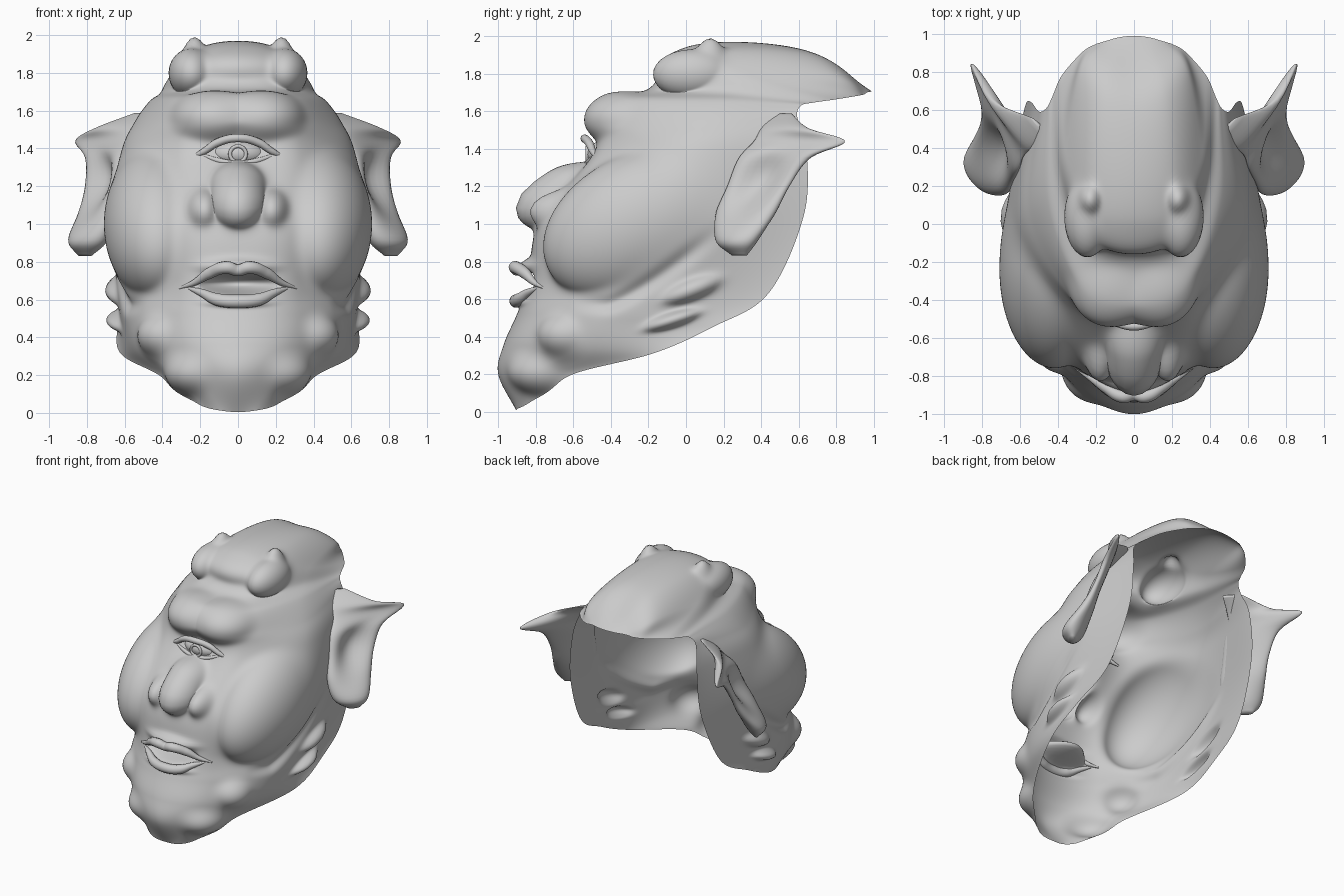
import bpy, bmesh, math
from mathutils import Vector

if "Cube" in bpy.data.objects:
    bpy.data.objects.remove(bpy.data.objects["Cube"])


def catmull(pts, t):
    """Smooth interpolation through a list of vectors, t in 0..len-1."""
    i = min(int(t), len(pts) - 2)
    f = t - i
    b, c = pts[i], pts[i + 1]
    a = pts[i - 1] if i > 0 else b * 2 - c
    d = pts[i + 2] if i + 2 < len(pts) else c * 2 - b
    return (b * 2 + (c - a) * f + (a * 2 - b * 5 + c * 4 - d) * f * f
            + (b * 3 - a - c * 3 + d) * f ** 3) * 0.5


def swell(p, x, y, z, rx, ry, rz, tilt, soft):
    """Push a point softly out of an ellipsoid tilted about the x axis."""
    c, s = math.cos(math.radians(tilt)), math.sin(math.radians(tilt))
    dy, dz = p.y - y, p.z - z
    d = math.hypot((p.x - x) / rx, (c * dy + s * dz) / ry, (c * dz - s * dy) / rz)
    if d < .05 or d > 1 + soft:
        return p
    h = max(soft - abs(d - 1), 0) / soft
    k = (max(d, 1) + h * h * soft / 4) / d
    return Vector((x + (p.x - x) * k, y + dy * k, z + dz * k))


def finish(name, verts, faces, smooth=0):
    """Make a mesh, mirror it over x and shade it smooth."""
    me = bpy.data.meshes.new(name)
    me.from_pydata([tuple(v) for v in verts], [], faces)
    bm = bmesh.new()
    bm.from_mesh(me)
    bmesh.ops.recalc_face_normals(bm, faces=bm.faces)
    bm.to_mesh(me)
    bm.free()
    for p in me.polygons:
        p.use_smooth = True
    ob = bpy.data.objects.new(name, me)
    bpy.context.collection.objects.link(ob)
    m = ob.modifiers.new("mirror", 'MIRROR')
    m.merge_threshold = 0.002
    if smooth:
        s = ob.modifiers.new("smooth", 'SMOOTH')
        s.factor, s.iterations = 0.5, smooth
    return ob


def tube(name, half, thick):
    """Symmetric tapered tube from points given middle first, as (x, y, z, radius)."""
    pts = [(-x, y, z, r) for x, y, z, r in reversed(half[1:])] + half
    cu = bpy.data.curves.new(name, 'CURVE')
    cu.dimensions = '3D'
    cu.bevel_depth, cu.bevel_resolution, cu.resolution_u = thick, 4, 10
    sp = cu.splines.new('BEZIER')
    sp.bezier_points.add(len(pts) - 1)
    for bp, (x, y, z, r) in zip(sp.bezier_points, pts):
        bp.co, bp.radius = (x, y, z), r
        bp.handle_left_type = bp.handle_right_type = 'AUTO'
    ob = bpy.data.objects.new(name, cu)
    bpy.context.collection.objects.link(ob)


# Head ribs from chin to crown: middle (y, z), then front corner, side and rim (x, y, z)
ribs = [
    (-.90, .00, .10, -.90, .01, .18, -.86, .03, .25, -.80, .07),
    (-1.0, .20, .20, -.93, .20, .32, -.80, .20, .42, -.60, .20),
    (-.97, .36, .28, -.88, .36, .50, -.60, .34, .62, -.17, .31),
    (-.90, .52, .32, -.80, .52, .58, -.45, .50, .64, .15, .45),
    (-.84, .68, .32, -.75, .68, .62, -.30, .68, .61, .45, .63),
    (-.78, 1.02, .36, -.68, 1.02, .68, -.20, 1.02, .57, .64, 1.05),
    (-.48, 1.38, .33, -.44, 1.38, .61, -.01, 1.38, .54, .65, 1.40),
    (-.52, 1.55, .31, -.40, 1.53, .54, .05, 1.53, .50, .60, 1.57),
    (-.44, 1.68, .28, -.33, 1.66, .46, .12, 1.65, .46, .62, 1.63),
    (-.20, 1.72, .25, -.12, 1.72, .40, .25, 1.70, .43, .68, 1.645),
    (.03, 1.95, .23, .10, 1.91, .36, .38, 1.78, .38, .79, 1.66),
    (.62, 1.93, .17, .68, 1.90, .28, .80, 1.79, .27, .91, 1.68),
    (1.0, 1.70, .08, .99, 1.70, .14, .97, 1.70, .20, .95, 1.69),
]
# Swellings: centre, radii, tilt, softness; the skin is pushed out to each ellipsoid
swellings = [
    (.42, -.24, 1.00, .29, .55, .375, 26, .12),  # cheek
    (0, -.67, 1.10, .15, .27, .15, 0, .35),      # nose tip
    (.18, -.62, 1.07, .09, .22, .11, 0, .4),     # nostril
    (0, -.54, 1.19, .16, .26, .14, 0, .35),      # nose bridge
    (.13, -.33, 1.56, .20, .21, .14, 0, .3),     # brow
    (0, -.70, .775, .22, .21, .045, 0, .4),      # upper lip
    (0, -.72, .585, .20, .19, .04, 0, .4),       # lower lip
    (.23, -.76, .21, .15, .17, .11, 0, .5),      # chin knob
    (.40, -.64, .41, .13, .14, .11, 0, .5),      # jaw knob
    (.57, .03, .65, .15, .18, .06, 22, .4),      # jaw gills
    (.56, -.07, .49, .15, .17, .045, 18, .4),
    (0, .05, 1.82, .28, .21, .11, 0, .25),       # forehead roll
    (.25, .03, 1.80, .12, .21, .13, 0, .3),      # horn stub
    (.23, .13, 1.82, .07, .08, .18, 0, .4),      # small horn
]

# Head shell, open at the back and under the jaw
NS, NT = 240, 90
rows = [[Vector((0, r[0], r[1]))] + [Vector(r[i:i + 3]) for i in (2, 5, 8)] for r in ribs]
verts = []
for i in range(NS + 1):
    s = i / NS * (len(ribs) - 1)
    m, f, sd, rim = [catmull([row[k] for row in rows], s) for k in range(4)]
    rib = [Vector((-f.x, f.y, f.z)), m, f, sd, rim]
    for j in range(NT + 1):
        p = catmull(rib, 1 + 3 * j / NT)
        for ball in swellings:
            p = swell(p, *ball)
        # Mouth pocket
        d = (p.x / .22) ** 2 + ((p.z - .685) / .06) ** 2
        if p.y < -.6 and d < 1:
            p.y += .2 * (1 - d)
        # Fold under the cheek, from the mouth corner up to the ear
        if -.6 < p.y < .2 and p.x > .35:
            fold = .57 + .75 * max(p.y + .42, 0) ** 1.25
            fade = min(1, (p.y + .6) * 5, (.2 - p.y) * 5)
            p.x -= .03 * fade * math.exp(-((p.z - fold) / .04) ** 2)
        p.x = 0 if j == 0 else max(p.x, 0)
        verts.append(p)
W = NT + 1
faces = [(i * W + j, i * W + j + 1, (i + 1) * W + j + 1, (i + 1) * W + j)
         for i in range(NS) for j in range(NT)]
finish("head", verts, faces, 6)

# Ears: z, front edge (x, y), back edge (x, y), half thickness
ear = [Vector(v) for v in [
    (.83, .78, .25, .84, .32, .02), (.91, .71, .17, .88, .37, .08),
    (1.05, .67, .16, .83, .47, .07), (1.20, .64, .22, .80, .55, .05),
    (1.35, .61, .28, .80, .66, .05), (1.44, .58, .36, .86, .85, .03),
    (1.51, .53, .40, .75, .65, .03), (1.59, .44, .46, .54, .56, .01)]]
N, R = 40, 32
verts, faces = [], []
for i in range(N + 1):
    z, x0, y0, x1, y1, t = catmull(ear, i / N * (len(ear) - 1))
    along = Vector((x1 - x0, y1 - y0, 0)) / 2
    out = Vector((along.y, -along.x, 0)).normalized()
    bowl = 1.8 * math.exp(-((z - 1.24) / .15) ** 2)
    for k in range(R):
        a = 2 * math.pi * k / R
        off = math.sin(a) * t
        if off > 0:
            off *= 1 - bowl * math.sin(a) ** 4
        verts.append(Vector(((x0 + x1) / 2, (y0 + y1) / 2, z)) + along * math.cos(a) + out * off)
for i in range(N):
    for k in range(R):
        k2 = (k + 1) % R
        faces.append((i * R + k, i * R + k2, (i + 1) * R + k2, (i + 1) * R + k))
faces += [tuple(range(R)), tuple(range(N * R, N * R + R))]
finish("ears", verts, faces, 1)

# Eye: ball, iris ring and lids
bpy.ops.mesh.primitive_uv_sphere_add(segments=32, ring_count=16, radius=.1, location=(0, -.43, 1.37))
bpy.context.object.name = "eyeball"
bpy.context.object.scale = (1.5, 1, .75)
bpy.ops.object.shade_smooth()
bpy.ops.mesh.primitive_torus_add(major_radius=.042, minor_radius=.01, location=(0, -.525, 1.37),
                                 rotation=(math.pi / 2, 0, 0))
bpy.context.object.name = "iris"
bpy.ops.object.shade_smooth()
tube("upper_lid", [(0, -.54, 1.455, 1), (.11, -.515, 1.43, 1), (.18, -.495, 1.385, .8), (.25, -.47, 1.35, .3)], .022)
tube("lower_lid", [(0, -.53, 1.32, 1), (.1, -.515, 1.335, .9), (.19, -.49, 1.365, .5)], .016)

# Lips
tube("upper_lip", [(0, -.90, .755, .9), (.06, -.91, .77, 1), (.15, -.86, .74, .9),
                   (.23, -.81, .69, .5), (.31, -.76, .66, .15)], .034)
tube("lower_lip", [(0, -.905, .59, 1), (.11, -.885, .60, .95), (.19, -.84, .635, .6), (.26, -.79, .66, .2)], .036)
